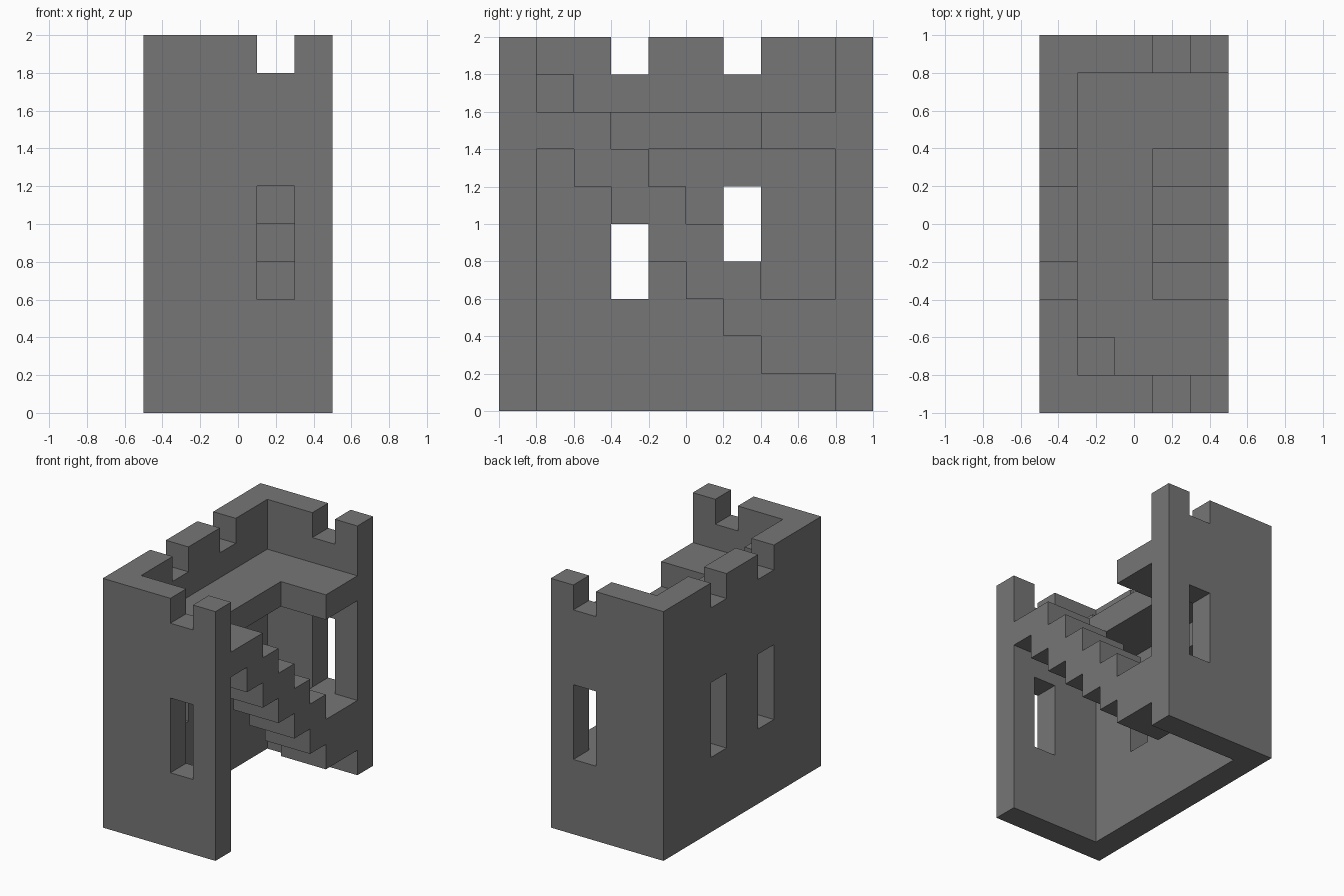
import bpy, bmesh
from mathutils import Vector

if "Cube" in bpy.data.objects:
    bpy.data.objects.remove(bpy.data.objects["Cube"])

stone = bpy.data.materials.new("grey_stone")
stone.diffuse_color = (0.18, 0.18, 0.18, 1.0)
stone.use_nodes = True
stone.node_tree.nodes["Principled BSDF"].inputs["Base Color"].default_value = stone.diffuse_color


def prism(bm, points, push):
    """Extrude a closed outline along a vector into a solid."""
    face = bm.faces.new([bm.verts.new(p) for p in points])
    top = bmesh.ops.extrude_face_region(bm, geom=[face])["geom"]
    moved = [v for v in top if isinstance(v, bmesh.types.BMVert)]
    bmesh.ops.translate(bm, verts=moved, vec=Vector(push))


def make(name, solids):
    bm = bmesh.new()
    for points, push in solids:
        prism(bm, points, push)
    bmesh.ops.recalc_face_normals(bm, faces=bm.faces)
    mesh = bpy.data.meshes.new(name)
    bm.to_mesh(mesh)
    bm.free()
    mesh.materials.append(stone)
    obj = bpy.data.objects.new(name, mesh)
    bpy.context.collection.objects.link(obj)
    return obj


def plan(outline, z0, z1):
    return [(x, y, z0) for x, y in outline], (0, 0, z1 - z0)


def box(x0, x1, y0, y1, z0, z1):
    return plan([(x0, y0), (x1, y0), (x1, y1), (x0, y1)], z0, z1)


# Three walls, open on the right
walls = make("walls", [plan([(-.5, -1), (.5, -1), (.5, -.8), (-.3, -.8),
                             (-.3, .8), (.5, .8), (.5, 1), (-.5, 1)], 0, 2)])

# Window openings and battlement notches
holes = []
for z0, z1 in ((.6, 1.2), (1.8, 2.1)):
    holes.append(box(.1, .3, -1.1, 1.1, z0, z1))       # front and back walls
    for y in (-.4, .2):
        holes.append(box(-.6, -.2, y, y + .2, z0, z1))  # left wall
cutter = make("opening_cutter", holes)
cutter.hide_render = True
mod = walls.modifiers.new("openings", "BOOLEAN")
mod.operation = "DIFFERENCE"
mod.solver = "EXACT"
mod.object = cutter
bpy.context.view_layer.objects.active = walls
bpy.ops.object.modifier_apply(modifier=mod.name)
bpy.data.objects.remove(cutter)

# Upper floor with the stairwell notched out of its open side
make("upper_floor", [plan([(-.3, -.8), (.5, -.8), (.5, -.4), (.1, -.4),
                           (.1, .4), (.5, .4), (.5, .8), (-.3, .8)], 1.4, 1.6)])

# Stairs: landing at the back, stepped above and below, rising to the front
upper = [(.8, .6), (.4, .6)]
lower = [(.8, .2), (.4, .2)]
for i in range(4):
    y, z = .4 - .2 * i, .8 + .2 * i
    upper += [(y, z), (y - .2, z)]
for i in range(5):
    y, z = .4 - .2 * i, .4 + .2 * i
    lower += [(y, z), (y - .2, z)]
outline = upper + [(-.6, 1.4)] + lower[::-1]
make("stairs", [([(.1, y, z) for y, z in outline], (.4, 0, 0))])

# Small block standing in the front corner of the upper floor
make("corner_block", [box(-.3, -.1, -.8, -.6, 1.6, 1.8)])
